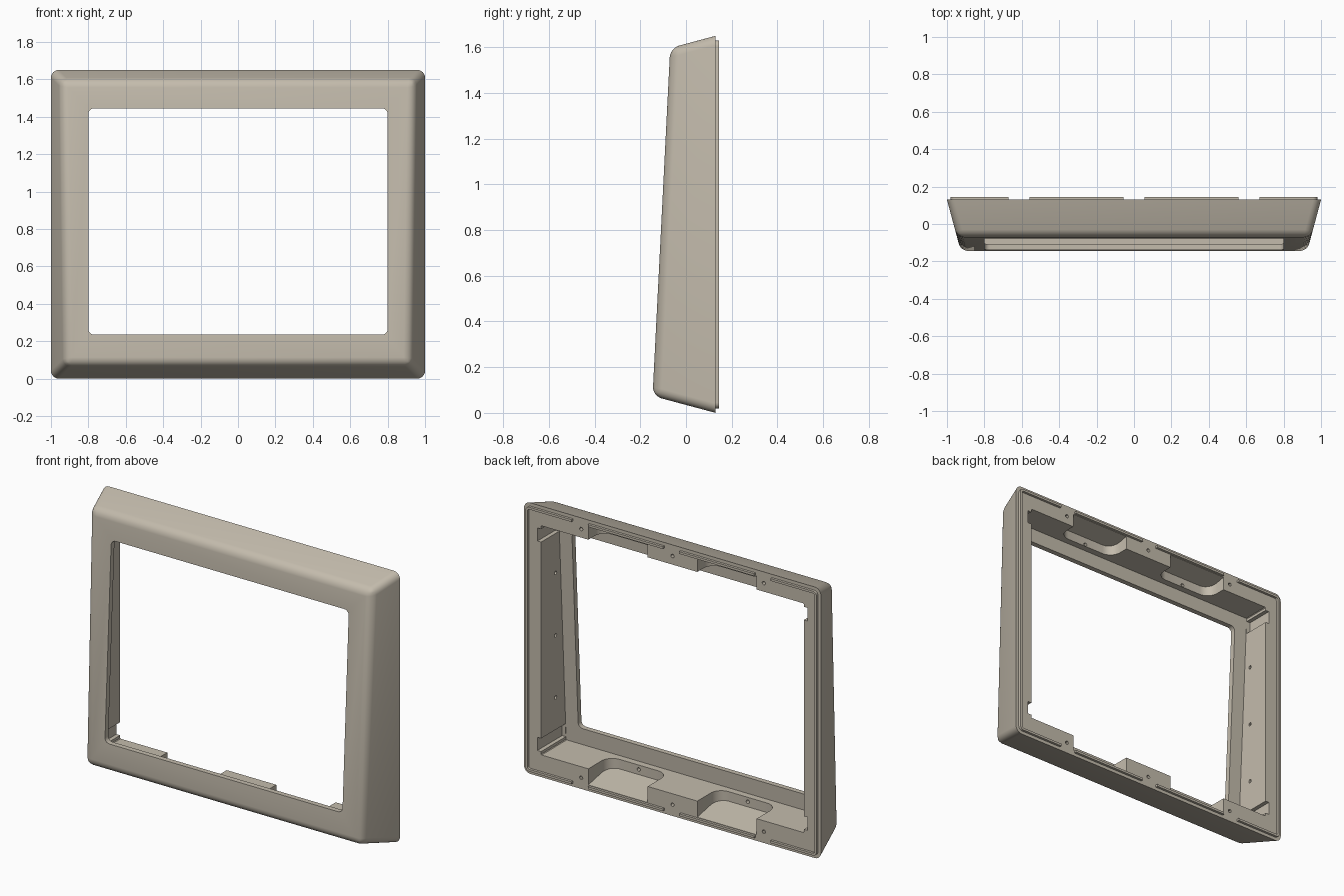
import bpy, bmesh, math
from mathutils import Vector

if "Cube" in bpy.data.objects:
    bpy.data.objects.remove(bpy.data.objects["Cube"])

W, H, BACK, DRAFT = 1.0, 1.65, 0.13, 0.268

mat = bpy.data.materials.new("warm grey plastic")
mat.diffuse_color = (0.55, 0.50, 0.415, 1)
mat.use_nodes = True
mat.node_tree.nodes["Principled BSDF"].inputs["Base Color"].default_value = mat.diffuse_color


def front_y(z):
    """Leaning front plane."""
    return -0.145 + 0.0507 * (z - 0.1)


def make(name, bm):
    bmesh.ops.recalc_face_normals(bm, faces=bm.faces)
    me = bpy.data.meshes.new(name)
    bm.to_mesh(me)
    bm.free()
    me.materials.append(mat)
    ob = bpy.data.objects.new(name, me)
    bpy.context.collection.objects.link(ob)
    return ob


def loft(name, a, b):
    """Closed solid between two rings of equal length."""
    bm = bmesh.new()
    va, vb = [bm.verts.new(p) for p in a], [bm.verts.new(p) for p in b]
    n = len(va)
    bm.faces.new(va)
    bm.faces.new(vb[::-1])
    for i in range(n):
        j = (i + 1) % n
        bm.faces.new((va[i], vb[i], vb[j], va[j]))
    return make(name, bm)


def rounded_rect(x, z0, z1, r, n=5):
    pts = []
    for k, (cx, cz) in enumerate([(x - r, z1 - r), (r - x, z1 - r),
                                  (r - x, z0 + r), (x - r, z0 + r)]):
        for i in range(n + 1):
            t = math.pi / 2 * (k + i / n)
            pts.append((cx + r * math.cos(t), cz + r * math.sin(t)))
    return pts


def prism(name, pts, off, y1):
    """Prism from the leaning plane (moved back by off) to y1."""
    return loft(name, [(x, front_y(z) + off, z) for x, z in pts],
                [(x, y1, z) for x, z in pts])


def boolean(target, tool, op='DIFFERENCE'):
    m = target.modifiers.new("cut", 'BOOLEAN')
    m.operation, m.object, m.solver = op, tool, 'EXACT'
    bpy.context.view_layer.objects.active = target
    bpy.ops.object.modifier_apply(modifier=m.name)
    bpy.data.objects.remove(tool)


def rod(p, axis, r=0.011, length=0.06):
    """Screw hole cutter centred on p."""
    bm = bmesh.new()
    bmesh.ops.create_cone(bm, cap_ends=True, segments=12, radius1=r, radius2=r, depth=length)
    rot = Vector((0, 0, 1)).rotation_difference(Vector(axis)).to_matrix()
    bmesh.ops.rotate(bm, verts=bm.verts, matrix=rot)
    bmesh.ops.translate(bm, verts=bm.verts, vec=p)
    return make("hole", bm)


# Outer body: drafted block with leaning front and rounded edges
def front_corner(sx, top):
    z = H if top else 0.0
    for _ in range(8):
        ins = DRAFT * (BACK - front_y(z))
        z = H - ins if top else ins
    return (sx * (W - ins), front_y(z), z)

bm = bmesh.new()
order = [(-1, 0), (1, 0), (1, 1), (-1, 1)]
f = [bm.verts.new(front_corner(s, t)) for s, t in order]
b = [bm.verts.new((s * W, BACK, t * H)) for s, t in order]
bm.faces.new(f)
bm.faces.new(b[::-1])
for i in range(4):
    j = (i + 1) % 4
    bm.faces.new((f[i], b[i], b[j], f[j]))
edges = [e for e in bm.edges if not all(v in b for v in e.verts)]
bmesh.ops.bevel(bm, geom=edges, offset=0.04, segments=6, profile=0.5, affect='EDGES')
frame = make("bezel_frame", bm)

# Screen opening and rear cavity
boolean(frame, prism("opening", rounded_rect(0.8, 0.235, 1.445, 0.03), -0.1, 0.3))
boolean(frame, prism("cavity", rounded_rect(0.885, 0.135, 1.53, 0.004, 1), 0.032, 0.3))

# Corner reliefs in the side walls
for s in (-1, 1):
    for z0, z1 in ((0.155, 0.235), (1.43, 1.51)):
        pts = [(s * 0.85, z0), (s * 0.91, z0), (s * 0.91, z1), (s * 0.85, z1)]
        boolean(frame, prism("relief", pts, 0.034, 0.3))

# Pockets with rounded corners in the bottom and top ledges
for top in (False, True):
    for s in (-1, 1):
        yf, r = (0.0 if top else -0.07), 0.07
        xy = [(0.2, 0.2), (0.2, yf + r)]
        xy[0:2] = [(-0.2, 0.2)]
        for k, cx in ((2, -0.2 + r), (3, 0.2 - r)):
            for i in range(7):
                t = math.pi / 2 * (k + i / 6)
                xy.append((cx + r * math.cos(t), yf + r + r * math.sin(t)))
        xy.append((0.2, 0.2))
        zz = lambda z: H - z if top else z
        low = [(s * 0.367 + x, y, zz(0.037 + 0.2 * (BACK - y))) for x, y in xy]
        high = [(s * 0.367 + x, y, zz(0.19)) for x, y in xy]
        boolean(frame, loft("pocket", low, high))
        boolean(frame, rod((s * 0.367, yf, zz(0.108)), (0, 1, 0)))

# Screw holes in the rear rim and side walls
for x in (-0.615, 0, 0.615):
    for z in (0.068, H - 0.068):
        boolean(frame, rod((x, BACK, z), (0, 1, 0)))
for s in (-1, 1):
    for z in (0.43, 0.81, 1.19):
        boolean(frame, rod((s * 0.885, -0.01, z), (1, 0, 0), 0.011, 0.04))

# Raised locating lip on the back, broken at the screws
def lip_ring(name, ins, y0, y1, r):
    pts = rounded_rect(W - ins, ins, H - ins, r)
    return loft(name, [(x, y0, z) for x, z in pts], [(x, y1, z) for x, z in pts])

lip = lip_ring("rear_lip", 0.02, 0.122, 0.145, 0.025)
boolean(lip, lip_ring("lip_cut", 0.034, 0.0, 0.3, 0.012))
for x in (-0.615, 0, 0.615):
    pts = [(x - 0.055, -0.1), (x + 0.055, -0.1), (x + 0.055, 2), (x - 0.055, 2)]
    boolean(lip, loft("gap", [(a, 0.05, c) for a, c in pts], [(a, 0.3, c) for a, c in pts]))

# Smooth the rounded edges, keep the sharp ones
bpy.ops.object.select_all(action='DESELECT')
for ob in (frame, lip):
    ob.select_set(True)
bpy.context.view_layer.objects.active = frame
bpy.ops.object.shade_smooth_by_angle(angle=math.radians(30))
